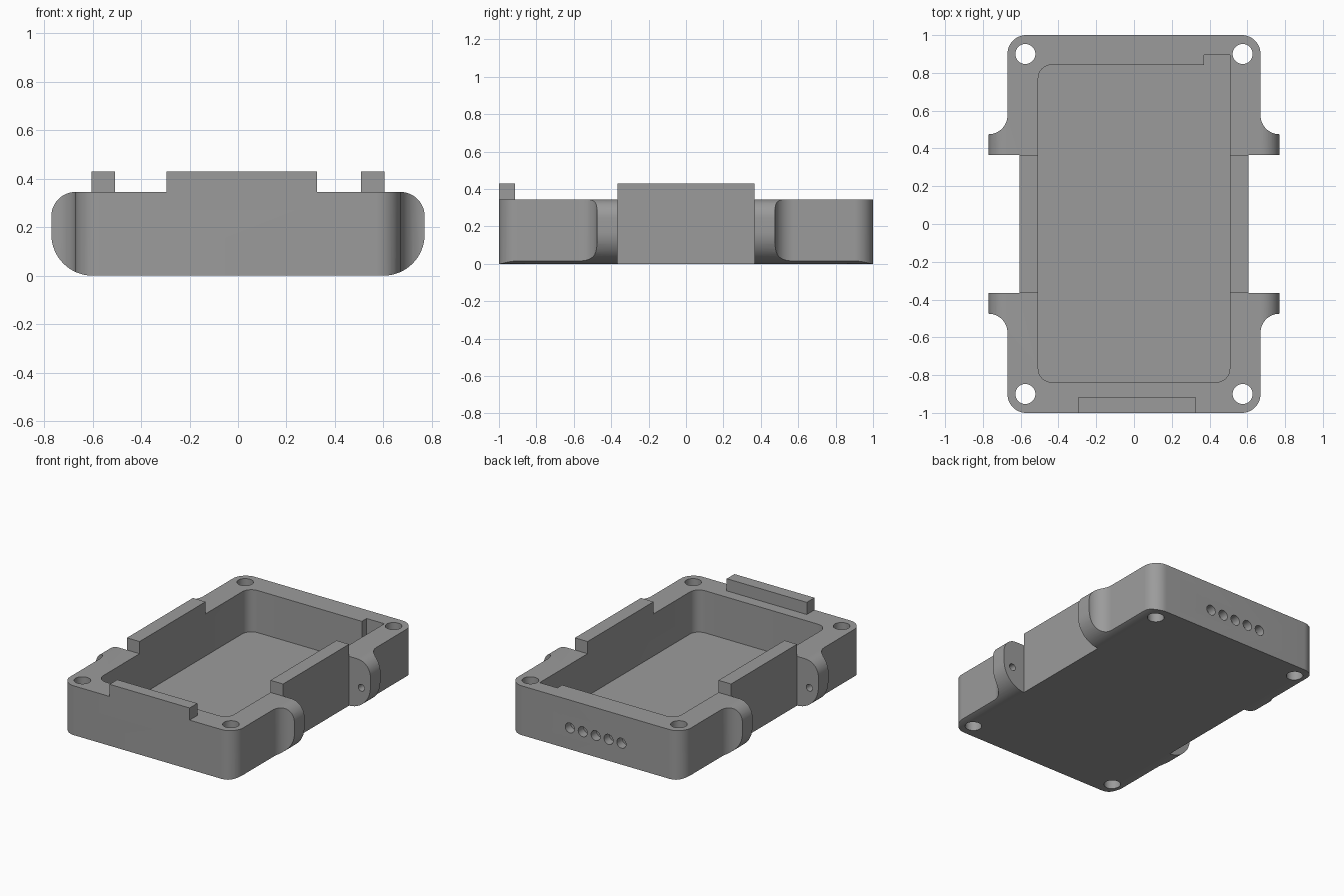
import bpy, bmesh, math
from mathutils import Vector

if "Cube" in bpy.data.objects:
    bpy.data.objects.remove(bpy.data.objects["Cube"])

grey = bpy.data.materials.new("grey plastic")
grey.diffuse_color = (0.33, 0.33, 0.33, 1)
grey.use_nodes = True
grey.node_tree.nodes["Principled BSDF"].inputs["Base Color"].default_value = grey.diffuse_color


def arc(cx, cy, r, a0, a1, n=12):
    steps = [math.radians(a0 + (a1 - a0) * i / n) for i in range(n + 1)]
    return [(cx + r * math.cos(a), cy + r * math.sin(a)) for a in steps]


def prism(name, pts, axis, lo, hi):
    """Extrude a 2D outline along y (points are x, z) or z (points are x, y)."""
    def place(p, d):
        return Vector((p[0], d, p[1])) if axis == 'Y' else Vector((p[0], p[1], d))
    bm = bmesh.new()
    face = bm.faces.new([bm.verts.new(place(p, lo)) for p in pts])
    top = bmesh.ops.extrude_face_region(bm, geom=[face])['geom']
    move = place((0, 0), hi - lo)
    bmesh.ops.translate(bm, vec=move, verts=[g for g in top if isinstance(g, bmesh.types.BMVert)])
    bmesh.ops.recalc_face_normals(bm, faces=bm.faces)
    mesh = bpy.data.meshes.new(name)
    bm.to_mesh(mesh)
    bm.free()
    mesh.materials.append(grey)
    ob = bpy.data.objects.new(name, mesh)
    bpy.context.collection.objects.link(ob)
    return ob


def box(name, x0, x1, y0, y1, z0, z1):
    return prism(name, [(x0, y0), (x1, y0), (x1, y1), (x0, y1)], 'Z', z0, z1)


def combine(target, tool, op):
    mod = target.modifiers.new(op, 'BOOLEAN')
    mod.operation, mod.solver, mod.object = op, 'EXACT', tool
    bpy.context.view_layer.objects.active = target
    bpy.ops.object.modifier_apply(modifier=mod.name)
    bpy.data.objects.remove(tool)


# Tray body: plan outline with four flared lugs, trimmed by the rounded front profile
quarter = ([(0.605, 0.365), (0.80, 0.365), (0.80, 0.475)]
           + arc(0.77, 0.575, 0.10, 270, 180) + arc(0.57, 0.90, 0.10, 0, 90))
plan = (quarter + [(-x, y) for x, y in reversed(quarter)]
        + [(-x, -y) for x, y in quarter] + [(x, -y) for x, y in reversed(quarter)])
body = prism("tray_body", plan, 'Z', -0.1, 0.5)
half = arc(0.60, 0.17, 0.17, -90, 0, 16) + arc(0.67, 0.245, 0.10, 0, 90, 12)
profile = half + [(-x, z) for x, z in reversed(half)]
combine(body, prism("profile_trim", profile, 'Y', -1.2, 1.2), 'INTERSECT')

# Raised rails on the side walls and the front wall
for x0, x1 in ((0.48, 0.605), (-0.605, -0.48)):
    combine(body, box("side_rail", x0, x1, -0.365, 0.365, 0.30, 0.43), 'UNION')
combine(body, box("front_rail", -0.295, 0.325, -1.0, -0.915, 0.30, 0.43), 'UNION')

# Pocket with rounded corners, and the notch in its back wall
r, px, y0, y1 = 0.07, 0.507, -0.837, 0.842
pocket = (arc(px - r, y1 - r, r, 0, 90, 8) + arc(r - px, y1 - r, r, 90, 180, 8)
          + arc(r - px, y0 + r, r, 180, 270, 8) + arc(px - r, y0 + r, r, 270, 360, 8))
combine(body, prism("pocket_cut", pocket, 'Z', 0.05, 0.6), 'DIFFERENCE')
combine(body, box("notch_cut", 0.37, px, 0.70, 0.895, 0.05, 0.6), 'DIFFERENCE')


def drill(x, c, radius, axis, lo, hi):
    combine(body, prism("drill", arc(x, c, radius, 0, 360, 32)[:-1], axis, lo, hi), 'DIFFERENCE')


# Corner screw holes and blind pin holes in the lugs
for sx in (-1, 1):
    for sy in (-1, 1):
        drill(sx * 0.575, sy * 0.90, 0.053, 'Z', -0.1, 0.6)
        drill(sx * 0.70, 0.15, 0.024, 'Y', *sorted((sy * 0.30, sy * 0.45)))

# Row of five blind holes in the back wall
for i in range(-2, 3):
    drill(i * 0.10, 0.15, 0.035, 'Y', 0.94, 1.1)

bpy.ops.object.select_all(action='DESELECT')
body.select_set(True)
bpy.context.view_layer.objects.active = body
bpy.ops.object.shade_smooth_by_angle(angle=math.radians(30))
